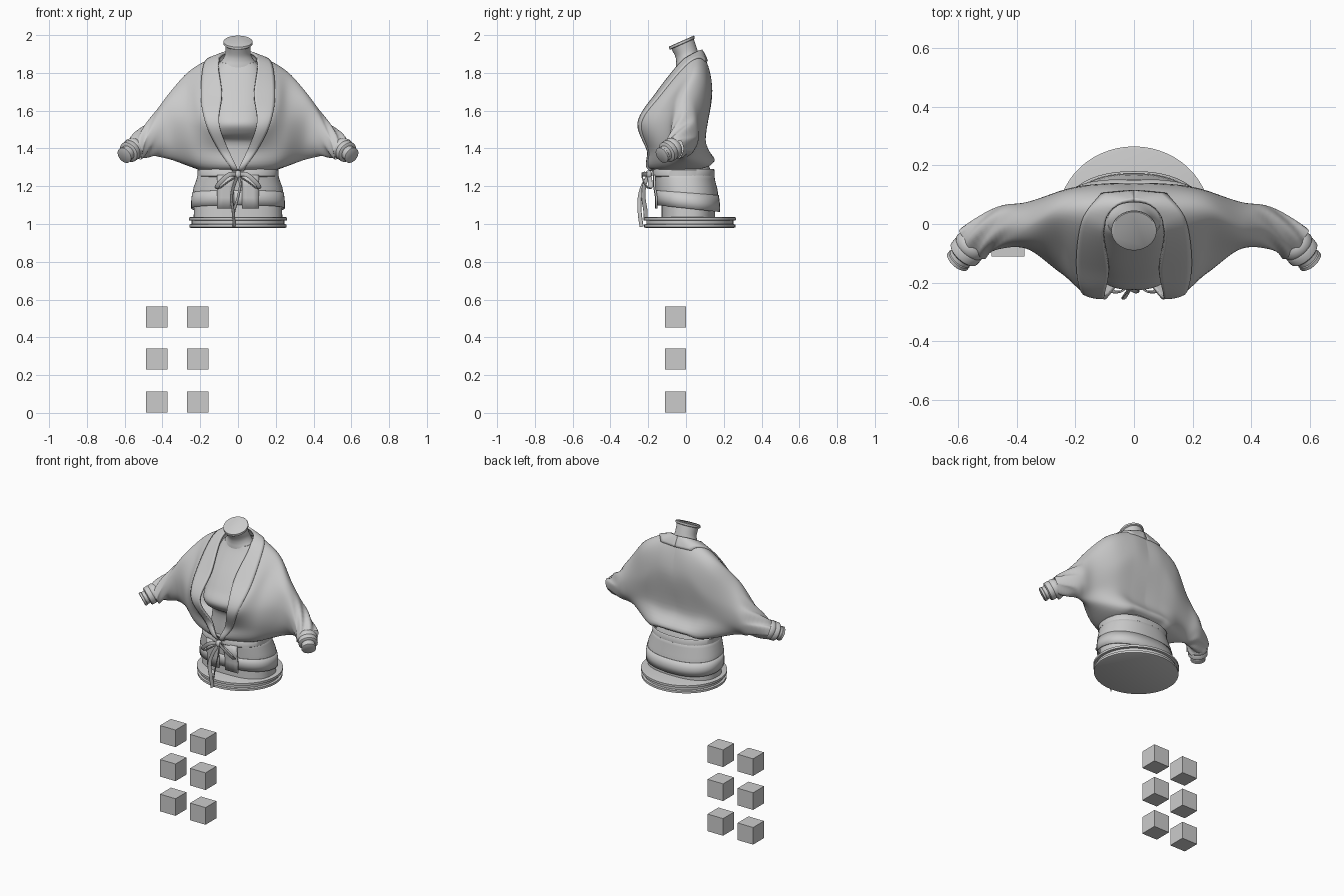
import bpy, bmesh, math
from mathutils import Vector as V

if "Cube" in bpy.data.objects:
    bpy.data.objects.remove(bpy.data.objects["Cube"])


def finish(ob, angle=40, mirror=False, thick=0, offset=1):
    bpy.context.view_layer.objects.active = ob
    for o in bpy.context.selected_objects:
        o.select_set(False)
    ob.select_set(True)
    bpy.ops.object.shade_smooth_by_angle(angle=math.radians(angle))
    if thick:
        m = ob.modifiers.new("thickness", 'SOLIDIFY')
        m.thickness, m.offset = thick, offset
    if mirror:
        m = ob.modifiers.new("mirror", 'MIRROR')
        m.merge_threshold = 0.0005
    return ob


def grid(name, rows, closed=True, cap=False, **kw):
    """Skin a list of equally long point rows."""
    bm = bmesh.new()
    vs = [[bm.verts.new(p) for p in r] for r in rows]
    n = len(rows[0])
    for a, b in zip(vs, vs[1:]):
        for j in range(n if closed else n - 1):
            k = (j + 1) % n
            bm.faces.new((a[j], a[k], b[k], b[j]))
    if cap:
        bm.faces.new(vs[0])
        bm.faces.new(vs[-1])
    bmesh.ops.remove_doubles(bm, verts=bm.verts, dist=0.0002)
    bmesh.ops.recalc_face_normals(bm, faces=bm.faces)
    me = bpy.data.meshes.new(name)
    bm.to_mesh(me)
    bm.free()
    ob = bpy.data.objects.new(name, me)
    bpy.context.collection.objects.link(ob)
    return finish(ob, **kw)


def catmull(p0, p1, p2, p3, t):
    return 0.5 * (2 * p1 + (p2 - p0) * t + (2 * p0 - 5 * p1 + 4 * p2 - p3) * t * t
                  + (3 * p1 - p0 - 3 * p2 + p3) * t ** 3)


def spline(pts, t, closed=False):
    n = len(pts)
    i = math.floor(t) if closed else min(int(t), n - 2)
    idx = (lambda k: k % n) if closed else (lambda k: max(0, min(n - 1, k)))
    return catmull(*[pts[idx(i + d)] for d in (-1, 0, 1, 2)], t - i)


def oval(z, cy, rx, ry, tilt=0.0, e=2.0, n=56):
    """Horizontal (optionally tilted) superellipse ring."""
    out = []
    for i in range(n):
        a = 2 * math.pi * i / n
        c, s = math.cos(a), math.sin(a)
        y = ry * math.copysign(abs(s) ** (2 / e), s)
        out.append(V((rx * math.copysign(abs(c) ** (2 / e), c), cy + y, z + tilt * y)))
    return out


def smooth_rings(keys, steps=5, e=2.0):
    ks = [V(k) for k in keys]
    return [oval(*spline(ks, i / steps), e=e) for i in range((len(ks) - 1) * steps + 1)]


# Six sample cubes
for x in (-0.43, -0.213):
    for z in (0.058, 0.285, 0.507):
        bpy.ops.mesh.primitive_cube_add(size=0.112, location=(x, -0.055, z))
        bpy.context.object.name = "cube"

# Stand made of stacked discs
grid("stand", [oval(z, 0.02, r, r * 0.94) for z, r in
               ((0.98, 0.25), (0.983, 0.257), (0.997, 0.257), (1.0, 0.245), (1.018, 0.245),
                (1.02, 0.26), (1.034, 0.26), (1.037, 0.25))], cap=True, angle=30)

# Dress-form torso, neck and neck cap
grid("torso", smooth_rings([
    (1.03, .012, .235, .142, 0), (1.15, .012, .225, .14, 0), (1.30, 0, .17, .125, 0),
    (1.43, -.03, .14, .10, 0), (1.475, -.06, .15, .13, 0), (1.53, -.075, .152, .15, 0),
    (1.60, -.06, .152, .13, 0), (1.68, -.035, .15, .11, 0), (1.76, -.005, .138, .09, 0),
    (1.83, .012, .115, .068, 0.1), (1.86, .012, .09, .058, 0.2)], e=2.5), cap=True)
grid("neck", smooth_rings([
    (1.81, .015, .125, .07, .15), (1.85, .012, .098, .065, .2), (1.88, .008, .076, .06, .27),
    (1.91, .0, .066, .058, .33), (1.957, -.02, .067, .06, .44)]), cap=True)
grid("neck_cap", [oval(1.951, -.021, .073, .064, .44), oval(1.954, -.021, .077, .067, .44),
                  oval(1.966, -.023, .077, .067, .44), oval(1.969, -.023, .073, .064, .44)],
     cap=True)

# Batwing top: sections run from the front hem over the shoulder to the back hem
inner = [(.0, -.172, 1.285), (.05, -.197, 1.39), (.10, -.25, 1.535), (.085, -.155, 1.69),
         (.10, -.01, 1.87), (0, .08, 1.92), (0, .138, 1.70), (0, .10, 1.44), (0, .138, 1.32)]
lapel = [(.03, -.172, 1.285), (.10, -.198, 1.39), (.17, -.235, 1.535), (.195, -.135, 1.68),
         (.175, .015, 1.852), (.11, .10, 1.86), (.10, .138, 1.70), (.10, .103, 1.44),
         (.10, .136, 1.32)]
side = [(.19, -.11, 1.29), (.24, -.155, 1.40), (.26, -.155, 1.54), (.265, -.07, 1.69),
        (.27, .03, 1.797), (.24, .10, 1.77), (.22, .122, 1.62), (.22, .10, 1.45),
        (.19, .115, 1.31)]


def sleeve_ring(c, front, up, n=9):
    c, front, up = V(c), V(front), V(up)
    return [c + front * math.cos(a) + up * math.sin(a)
            for a in (math.radians(-70 + 360 * k / n) for k in range(n))]


sections = [[V(p) for p in s] for s in (inner, lapel, side)] + [
    sleeve_ring((.365, -.005, 1.513), (0, -.08, 0), (.005, 0, .172)),
    sleeve_ring((.465, -.014, 1.455), (0, -.073, 0), (.005, 0, .096)),
    sleeve_ring((.55, -.066, 1.398), (-.038, -.054, 0), (.022, 0, .053))]


def top_point(u, v):
    p = spline([spline(s, v, True) for s in sections], u)
    if u < 1 and 4 <= v <= 5:  # round neckline
        a = (v - 4) * math.pi / 2
        arc = V((.10 * math.cos(a), -.01 + .09 * math.sin(a), 1.87 + .05 * math.sin(a)))
        p += (arc - spline(sections[0], v, True)) * (1 - u)
    if u > 3.4:  # gathers near the cuff
        f = min(1, (u - 3.4) / 0.8)
        p += V((.4, 0, 1)) * 0.007 * f * math.sin(v * 4 * math.pi / 3 + u * 6)
    p.x = max(p.x, 0)
    return p


U, W = 7, 7
grid("batwing_top", [[top_point(i / U, j / W) for j in range(9 * W)]
                     for i in range(5 * U + 1)], mirror=True, angle=60)

# Lapel band laid over the front opening and closed as a collar behind the neck
band = []
for i in range(7):
    row = [top_point(i / 6, j / 8) for j in range(41)]
    end = row[-1]
    row += [V((end.x * (1 - k / 4), end.y + .01 * i / 6 * k / 4, end.z)) for k in range(1, 5)]
    band.append(row)
grid("lapel_band", band, closed=False, mirror=True, thick=0.014, offset=0)

# Cuffs and wrists, as rings around the forearm axis
a0, a1 = V((.545, -.063, 1.405)), V((.602, -.128, 1.363))
axis = (a1 - a0).normalized()
s1 = axis.cross(V((0, 0, 1))).normalized()
s2 = axis.cross(s1)


def tube(name, prof):
    rows = [[a0.lerp(a1, t) + (s1 * math.cos(q) + s2 * math.sin(q)) * r
             for q in (2 * math.pi * k / 32 for k in range(32))] for t, r in prof]
    grid(name, rows, cap=True, mirror=True)


tube("cuff", [(-.1, .05), (0, .056), (.2, .06), (.3, .055), (.36, .058), (.6, .057), (.66, .05)])
tube("wrist", [(.3, .04), (.85, .041), (.88, .044), (1.0, .044), (1.02, .041)])


# Peplum with a slanted hem and a thin hem band
def skirt(name, keys, thick):
    rows = [oval(z, cy, rx, ry, tilt, 2.3) for z, cy, rx, ry, tilt in keys]
    grid(name, rows, thick=thick)


skirt("peplum", [(1.28, -.012, .205, .157, 0), (1.24, -.008, .214, .157, -.03),
                 (1.19, .002, .232, .161, -.06), (1.14, .007, .238, .163, -.1),
                 (1.10, .01, .239, .164, -.1)], .004)
skirt("hem_band", [(1.165, .005, .239, .165, -.08), (1.12, .01, .244, .166, -.1),
                   (1.082, .01, .244, .165, -.11)], .004)

# Waistband
grid("waistband", [oval(z, -.013, r, r * .765, e=2.3) for z, r in
                   ((1.25, .209), (1.255, .215), (1.285, .215), (1.292, .209))])

# Lower lapel tails hanging over the front of the peplum
tail = [[V((x, -.169 + .25 * x * x + .01 * (z < 1.2), z)) for x in (.022, .05, .08, .11)]
        for z in (1.26, 1.2, 1.14, 1.082)]
grid("lapel_tail", tail, closed=False, mirror=True, thick=0.01, offset=0)


# Tied bow: flat ribbons along smooth paths
def ribbon(name, pts, width=.009):
    cu = bpy.data.curves.new(name, 'CURVE')
    cu.dimensions = '3D'
    cu.extrude, cu.bevel_depth, cu.bevel_resolution = width, .003, 1
    sp = cu.splines.new('POLY')
    ps = [V(p) for p in pts]
    path = [spline(ps, i / 6) for i in range((len(ps) - 1) * 6 + 1)]
    sp.points.add(len(path) - 1)
    for q, p in zip(sp.points, path):
        q.co = (*p, 1)
    ob = bpy.data.objects.new(name, cu)
    bpy.context.collection.objects.link(ob)


for s in (-1, 1):
    ribbon("bow_loop", [(0, -.195, 1.262), (.045 * s, -.23, 1.262), (.09 * s, -.225, 1.225),
                        (.112 * s, -.205, 1.195), (.095 * s, -.19, 1.192),
                        (.05 * s, -.19, 1.225), (0, -.195, 1.255)])
ribbon("bow_tail", [(0, -.195, 1.258), (-.02, -.225, 1.21), (-.035, -.245, 1.14),
                    (-.025, -.245, 1.06), (-.02, -.235, .985)])
ribbon("bow_tail", [(0, -.195, 1.258), (.012, -.22, 1.21), (.0, -.225, 1.14),
                    (-.02, -.215, 1.07), (-.028, -.215, 1.02)])
bpy.ops.mesh.primitive_uv_sphere_add(segments=20, ring_count=12, radius=.02,
                                     location=(0, -.198, 1.262))
knot = bpy.context.object
knot.name = "bow_knot"
knot.scale = (1, .9, 1.1)
finish(knot)
